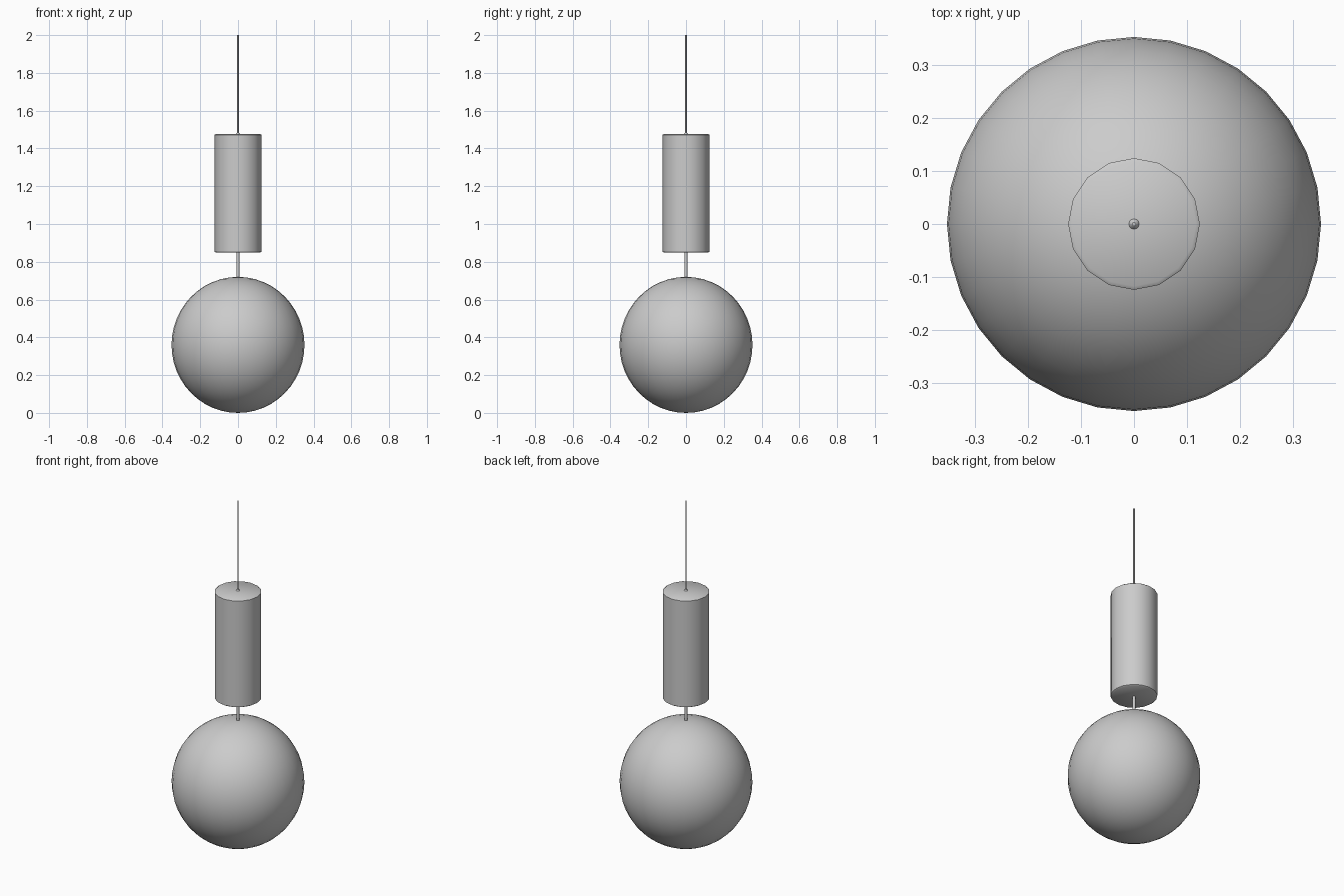
import bpy, bmesh, math
from mathutils import Matrix

if "Cube" in bpy.data.objects:
    bpy.data.objects.remove(bpy.data.objects["Cube"], do_unlink=True)

# One plain grey for the whole lamp
grey = bpy.data.materials.new("light_grey")
grey.use_nodes = True
colour = (0.6, 0.6, 0.6, 1)
grey.diffuse_color = colour
grey.node_tree.nodes["Principled BSDF"].inputs["Base Color"].default_value = colour


def finish(name, bm, angle=40):
    mesh = bpy.data.meshes.new(name)
    bmesh.ops.recalc_face_normals(bm, faces=bm.faces)
    bm.to_mesh(mesh)
    bm.free()
    mesh.materials.append(grey)
    obj = bpy.data.objects.new(name, mesh)
    bpy.context.collection.objects.link(obj)
    bpy.ops.object.select_all(action='DESELECT')
    obj.select_set(True)
    bpy.context.view_layer.objects.active = obj
    bpy.ops.object.shade_smooth_by_angle(angle=math.radians(angle))
    return obj


def lathe(name, profile, sides):
    """Closed solid of revolution from (radius, height) pairs, bottom to top."""
    bm = bmesh.new()
    rings = [[bm.verts.new((r * math.cos(math.tau * i / sides),
                            r * math.sin(math.tau * i / sides), z))
              for i in range(sides)] for r, z in profile]
    for low, high in zip(rings, rings[1:]):
        for i in range(sides):
            j = (i + 1) % sides
            bm.faces.new((low[i], low[j], high[j], high[i]))
    bm.faces.new(rings[0])
    bm.faces.new(rings[-1])
    return finish(name, bm)


# Globe shade, a touch taller than wide
bm = bmesh.new()
bmesh.ops.create_uvsphere(bm, u_segments=32, v_segments=24, radius=1,
                          matrix=Matrix.Translation((0, 0, 0.36))
                          @ Matrix.Diagonal((0.352, 0.352, 0.36, 1)))
finish("globe_shade", bm)

# Tubular body with softened rims and a small collar where the cord enters
lathe("lamp_body", [(0.117, 0.848), (0.124, 0.853), (0.124, 1.472),
                    (0.117, 1.477)], 16)
lathe("cord_collar", [(0.011, 1.474), (0.009, 1.479), (0.004, 1.484)], 12)

# Rod between globe and body, and the hanging cord
lathe("connecting_rod", [(0.008, 0.70), (0.008, 0.86)], 12)
lathe("hanging_cord", [(0.004, 1.47), (0.004, 2.0)], 8)
